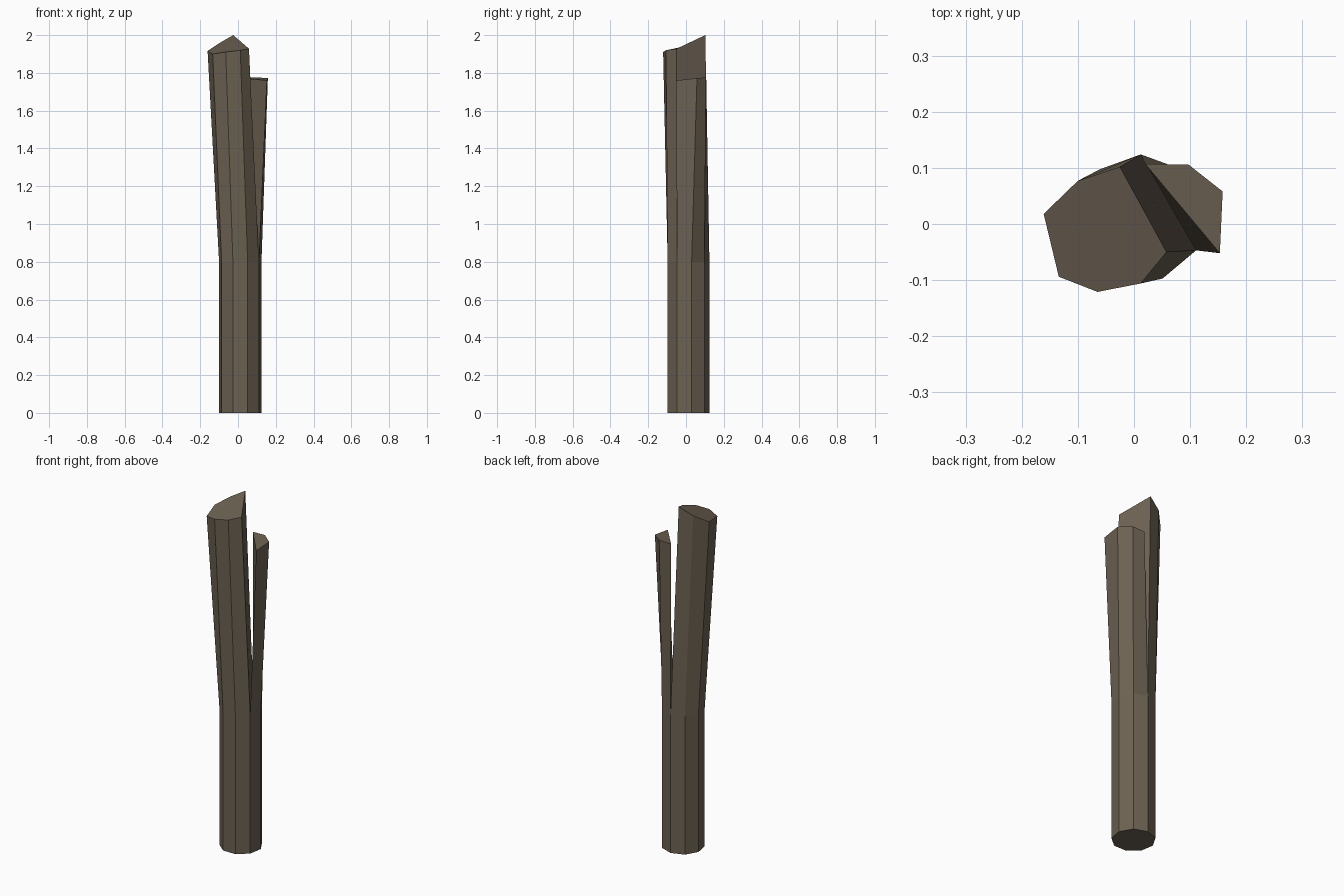
import bpy, bmesh
from math import cos, sin, radians

if "Cube" in bpy.data.objects:
    bpy.data.objects.remove(bpy.data.objects["Cube"])

SIDES, RADIUS, CX, CY, SPLIT_Z = 9, 0.114, 0.012, 0.01, 0.8

wood = bpy.data.materials.new("weathered_wood")
wood.diffuse_color = (0.15, 0.12, 0.085, 1)
wood.use_nodes = True
wood.node_tree.nodes["Principled BSDF"].inputs["Base Color"].default_value = wood.diffuse_color

bm = bmesh.new()


def ring(z):
    pts = [radians(90 + i * 360 / SIDES) for i in range(SIDES)]
    return [bm.verts.new((CX + RADIUS * cos(a), CY + RADIUS * sin(a), z)) for a in pts]


def prong(base, tip_points):
    """Loft a closed loop of base vertices to a broken tip and cap it."""
    tip = [bm.verts.new(p) for p in tip_points]
    n = len(base)
    for i in range(n):
        j = (i + 1) % n
        bm.faces.new((base[i], base[j], tip[j], tip[i]))
    bm.faces.new(tip)


# solid lower shaft
foot, split = ring(0), ring(SPLIT_Z)
bm.faces.new(foot[::-1])
for i in range(SIDES):
    j = (i + 1) % SIDES
    bm.faces.new((foot[i], foot[j], split[j], split[i]))

# thick left prong, leaning away from the split
prong(split[:7], [(-0.025, 0.102, 2.0), (-0.1, 0.077, 1.957), (-0.161, 0.018, 1.916),
                  (-0.134, -0.094, 1.9), (-0.065, -0.121, 1.911),
                  (0.012, -0.106, 1.92), (0.058, -0.05, 1.928)])

# thin right splinter
prong(split[6:] + split[:1], [(0.153, -0.052, 1.76), (0.158, 0.058, 1.772),
                              (0.097, 0.106, 1.776), (0.02, 0.107, 1.773)])

mesh = bpy.data.meshes.new("split_post")
bm.to_mesh(mesh)
bm.free()
mesh.materials.append(wood)
post = bpy.data.objects.new("split_post", mesh)
bpy.context.collection.objects.link(post)
